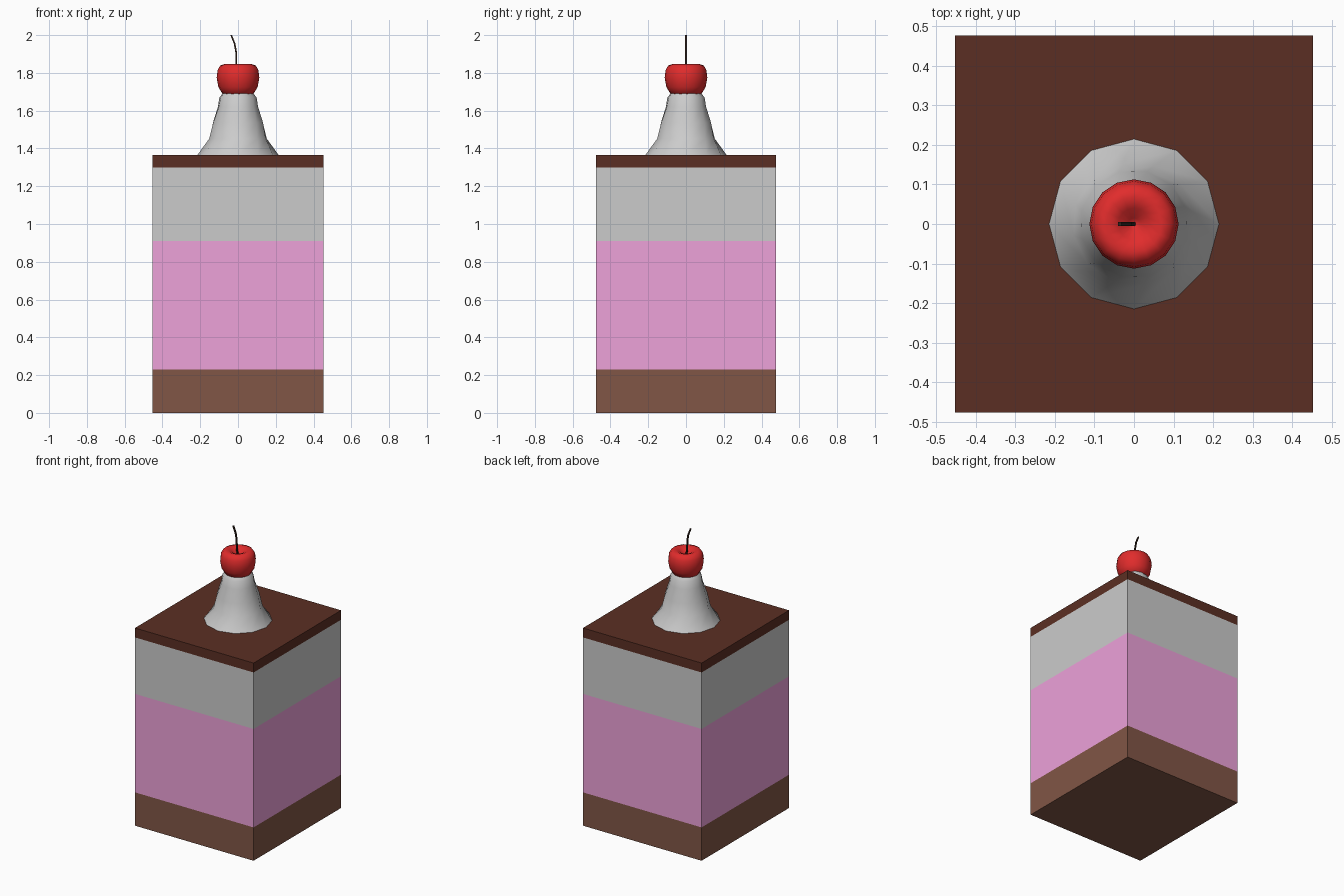
import bpy
from math import radians, sin, cos, pi

if "Cube" in bpy.data.objects:
    bpy.data.objects.remove(bpy.data.objects["Cube"])


def material(name, rgb):
    m = bpy.data.materials.new(name)
    m.diffuse_color = (*rgb, 1)
    m.use_nodes = True
    m.node_tree.nodes["Principled BSDF"].inputs["Base Color"].default_value = m.diffuse_color
    return m


def mesh_object(name, verts, faces, mat=None, smooth=None):
    me = bpy.data.meshes.new(name)
    me.from_pydata(verts, [], faces)
    me.update()
    ob = bpy.data.objects.new(name, me)
    bpy.context.collection.objects.link(ob)
    if mat:
        me.materials.append(mat)
    if smooth:
        bpy.ops.object.select_all(action='DESELECT')
        ob.select_set(True)
        bpy.context.view_layer.objects.active = ob
        bpy.ops.object.shade_smooth_by_angle(angle=radians(smooth))
    return ob


def layer(name, z0, z1, mat=None):
    bpy.ops.mesh.primitive_cube_add(size=1, location=(0, 0, (z0 + z1) / 2))
    ob = bpy.context.object
    ob.name = name
    ob.scale = (0.906, 0.954, z1 - z0)
    if mat:
        ob.data.materials.append(mat)


def lathe(name, rings, n, mat=None, smooth=40):
    """Stack rings of (radius, z, twist in degrees), closed at both ends."""
    verts, faces = [], []
    for r, z, t in rings:
        for i in range(n):
            a = 2 * pi * i / n + radians(t)
            verts.append((r * cos(a), r * sin(a), z))
    for k in range(len(rings) - 1):
        for i in range(n):
            j = (i + 1) % n
            faces.append((k*n + i, k*n + j, (k+1)*n + j, (k+1)*n + i))
    faces.append(tuple(reversed(range(n))))
    faces.append(tuple(range((len(rings) - 1) * n, len(rings) * n)))
    return mesh_object(name, verts, faces, mat, smooth)


sponge = material("sponge_brown", (0.22, 0.093, 0.061))
pink = material("pink_cream", (0.85, 0.36, 0.70))
choc = material("dark_chocolate", (0.105, 0.028, 0.017))
red = material("cherry_red", (0.75, 0.025, 0.025))
dark = material("stem_brown", (0.03, 0.015, 0.01))

# Cake layers
layer("base_layer", 0, 0.23, sponge)
layer("pink_layer", 0.23, 0.91, pink)
layer("white_layer", 0.91, 1.30)
layer("chocolate_top", 1.30, 1.365, choc)

# Twisted cream swirl
lathe("cream_swirl", [(0.215, 1.365, 0), (0.155, 1.452, 11), (0.137, 1.535, 16),
                      (0.108, 1.62, 20), (0.099, 1.67, 23), (0.083, 1.69, 25)], 12)

# Cherry with a dimpled top
lathe("cherry", [(0.04, 1.672, 0), (0.083, 1.69, 0), (0.104, 1.725, 0),
                 (0.113, 1.775, 0), (0.108, 1.815, 0), (0.094, 1.839, 0),
                 (0.07, 1.847, 0), (0.04, 1.835, 0), (0.015, 1.808, 0),
                 (0.003, 1.802, 0)], 16, red, 60)

# Bent stem, swept along a short path
path = [(0.0, 1.795), (-0.009, 1.85), (-0.010, 1.91), (-0.018, 1.955), (-0.036, 2.0)]
w = 0.0045
corners = [(-w, -w), (w, -w), (w, w), (-w, w)]
verts = [(x + dx, dy, z) for x, z in path for dx, dy in corners]
faces = [(4*k + i, 4*k + (i+1) % 4, 4*k + 4 + (i+1) % 4, 4*k + 4 + i)
         for k in range(len(path) - 1) for i in range(4)]
e = 4 * (len(path) - 1)
faces += [(3, 2, 1, 0), (e, e + 1, e + 2, e + 3)]
mesh_object("cherry_stem", verts, faces, dark)
